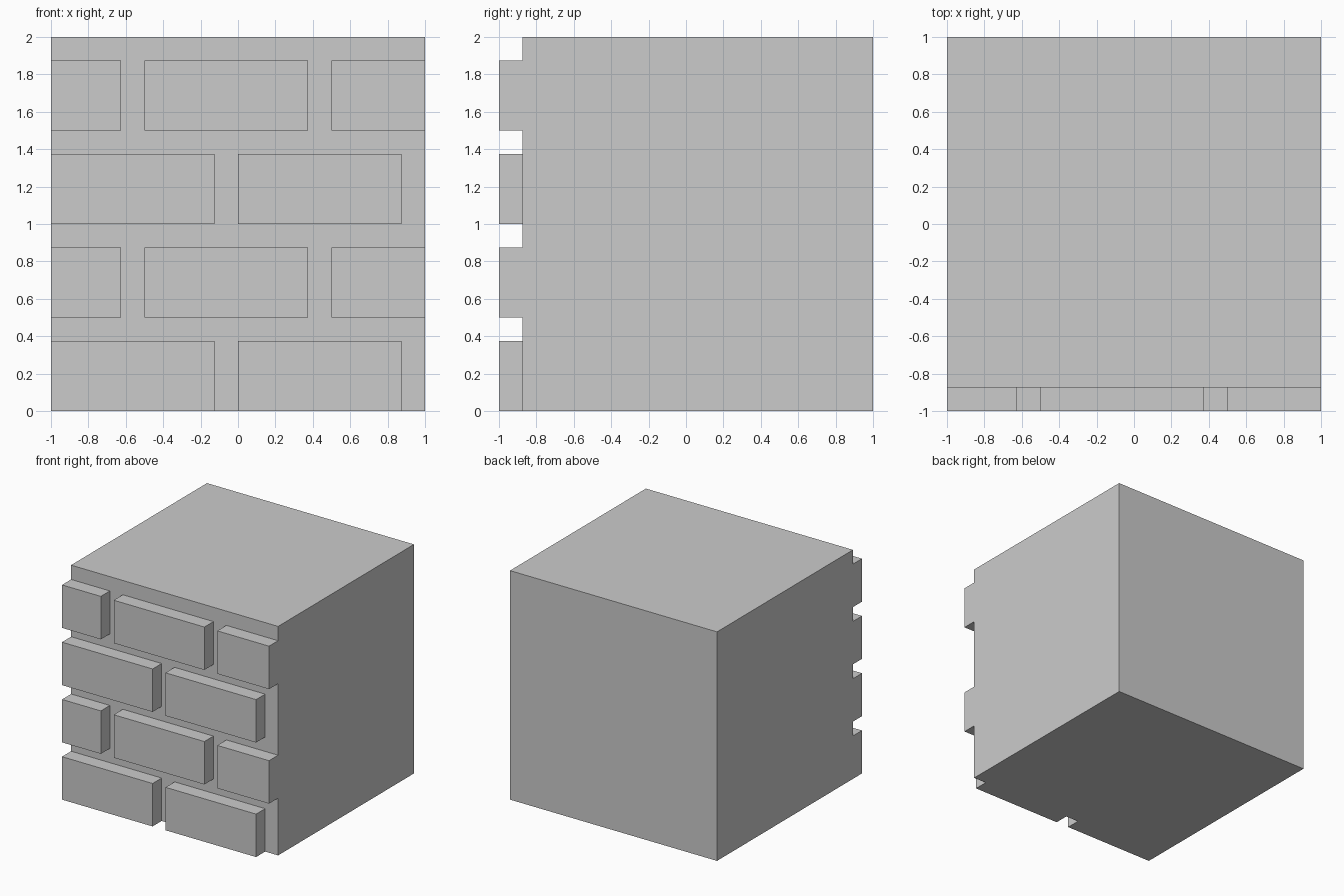
import bpy, bmesh, math
from mathutils import Vector

if "Cube" in bpy.data.objects:
    bpy.data.objects.remove(bpy.data.objects["Cube"])

PITCH, GAP = 0.5, 0.125      # course height, mortar width
BRICK = 2 * PITCH            # brick length including mortar
FACE_Y = -1 + GAP            # mortar plane; bricks stand out to y = -1


def is_brick(x, z):
    """True where the point on the front lies on a brick, not on mortar."""
    shift = PITCH if int(z // PITCH) % 2 else 0
    return z % PITCH < PITCH - GAP and (x + 1 - shift) % BRICK < BRICK - GAP


# solid block behind the bricks
bm = bmesh.new()
bmesh.ops.create_cube(bm, size=2)
for v in bm.verts:
    v.co.z += 1
    v.co.y = max(v.co.y, FACE_Y)

# score the brick and mortar lines
cuts = []
for i in range(4):
    cuts += [(Vector((0, 0, i * PITCH + d)), Vector((0, 0, 1))) for d in (0, PITCH - GAP)]
    cuts += [(Vector((i * PITCH - 1 + d, 0, 0)), Vector((1, 0, 0))) for d in (0, PITCH - GAP)]
for co, normal in cuts:
    bmesh.ops.bisect_plane(bm, geom=bm.verts[:] + bm.edges[:] + bm.faces[:],
                           dist=1e-5, plane_co=co, plane_no=normal)

# push the bricks out of the front
bm.normal_update()
bricks = []
for f in bm.faces:
    c = f.calc_center_median()
    if f.normal.y < -0.9 and is_brick(c.x, c.z):
        bricks.append(f)
out = bmesh.ops.extrude_face_region(bm, geom=bricks)["geom"]
bmesh.ops.translate(bm, vec=(0, -GAP, 0),
                    verts=[g for g in out if isinstance(g, bmesh.types.BMVert)])

# merge the scored lines back into clean flat faces
bmesh.ops.dissolve_limit(bm, angle_limit=math.radians(1),
                         verts=bm.verts[:], edges=bm.edges[:])
bmesh.ops.recalc_face_normals(bm, faces=bm.faces[:])

mesh = bpy.data.meshes.new("brick_wall_block")
bm.to_mesh(mesh)
bm.free()
bpy.context.collection.objects.link(bpy.data.objects.new("brick_wall_block", mesh))
